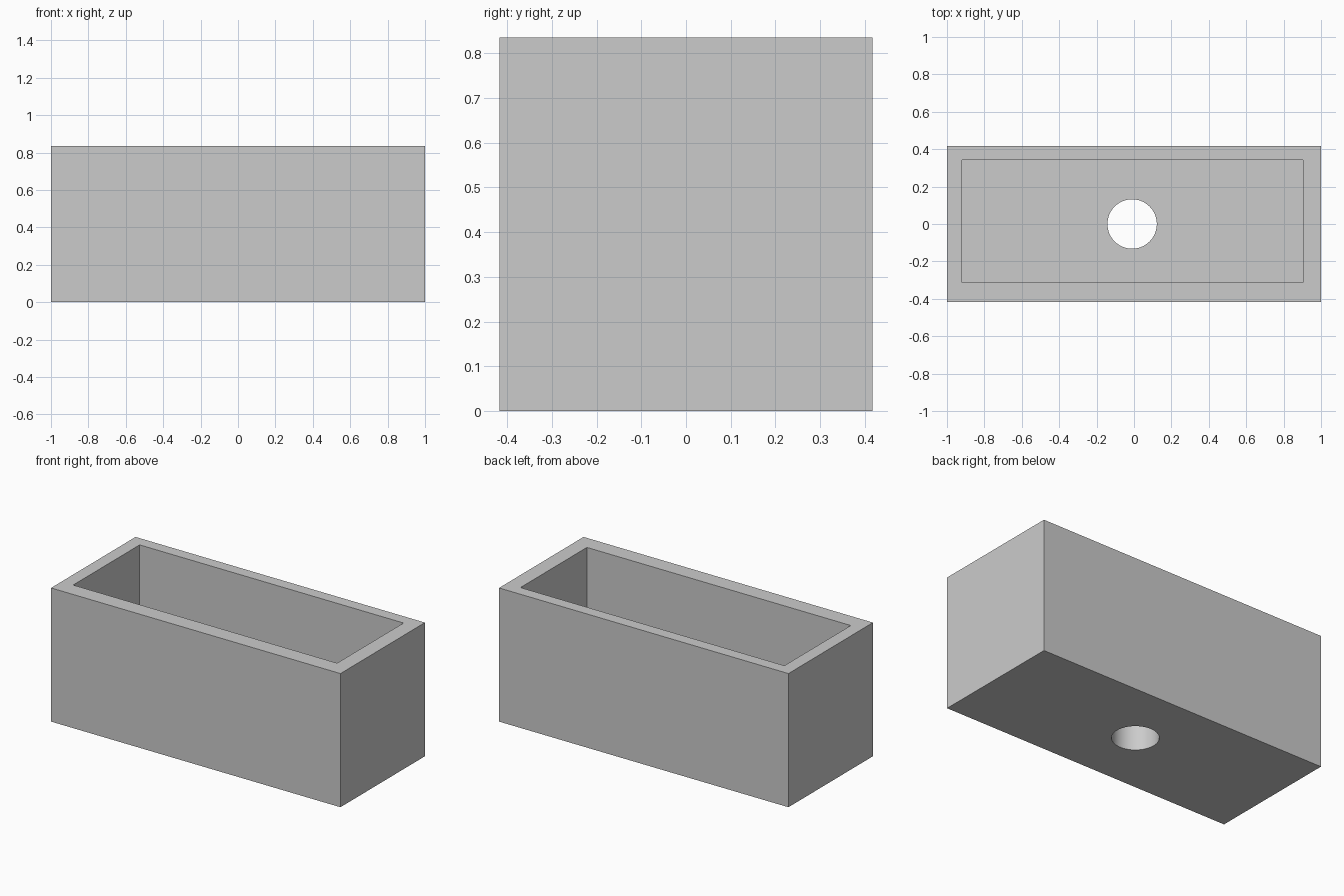
import bpy
import bmesh
from mathutils import Matrix, Vector

if "Cube" in bpy.data.objects:
    bpy.data.objects.remove(bpy.data.objects["Cube"], do_unlink=True)

LENGTH, DEPTH, HEIGHT = 2.0, 0.834, 0.835
FLOOR = 0.2
HOLE_RADIUS = 0.132

grey = bpy.data.materials.new("light_grey")
grey.use_nodes = True
colour = (0.6, 0.6, 0.6, 1)
grey.diffuse_color = colour
grey.node_tree.nodes["Principled BSDF"].inputs["Base Color"].default_value = colour


def add_object(name, bm):
    mesh = bpy.data.meshes.new(name)
    bm.to_mesh(mesh)
    bm.free()
    mesh.materials.append(grey)
    obj = bpy.data.objects.new(name, mesh)
    bpy.context.collection.objects.link(obj)
    return obj


def box(name, low, high):
    low, high = Vector(low), Vector(high)
    bm = bmesh.new()
    bmesh.ops.create_cube(bm, size=1)
    bmesh.ops.scale(bm, vec=high - low, verts=bm.verts)
    bmesh.ops.translate(bm, vec=(low + high) / 2, verts=bm.verts)
    return add_object(name, bm)


def cylinder(name, radius, height, centre):
    bm = bmesh.new()
    bmesh.ops.create_cone(bm, cap_ends=True, segments=64, radius1=radius,
                          radius2=radius, depth=height,
                          matrix=Matrix.Translation(centre))
    return add_object(name, bm)


# Outer block
trough = box("trough", (-LENGTH / 2, -DEPTH / 2, 0), (LENGTH / 2, DEPTH / 2, HEIGHT))

# Open cavity, slightly off centre, and the round drain hole in the floor
cutters = [
    box("cavity_cutter", (-0.92, -0.313, FLOOR), (0.904, 0.343, HEIGHT + 0.2)),
    cylinder("drain_cutter", HOLE_RADIUS, 1, (-0.01, 0, 0)),
]

bpy.ops.object.select_all(action="DESELECT")
bpy.context.view_layer.objects.active = trough
trough.select_set(True)
for cutter in cutters:
    cut = trough.modifiers.new(cutter.name, "BOOLEAN")
    cut.operation = "DIFFERENCE"
    cut.solver = "EXACT"
    cut.object = cutter
    bpy.ops.object.modifier_apply(modifier=cut.name)
    bpy.data.objects.remove(cutter, do_unlink=True)

# Smooth drain wall, sharp box edges
bpy.ops.object.shade_smooth_by_angle(angle=0.5)
